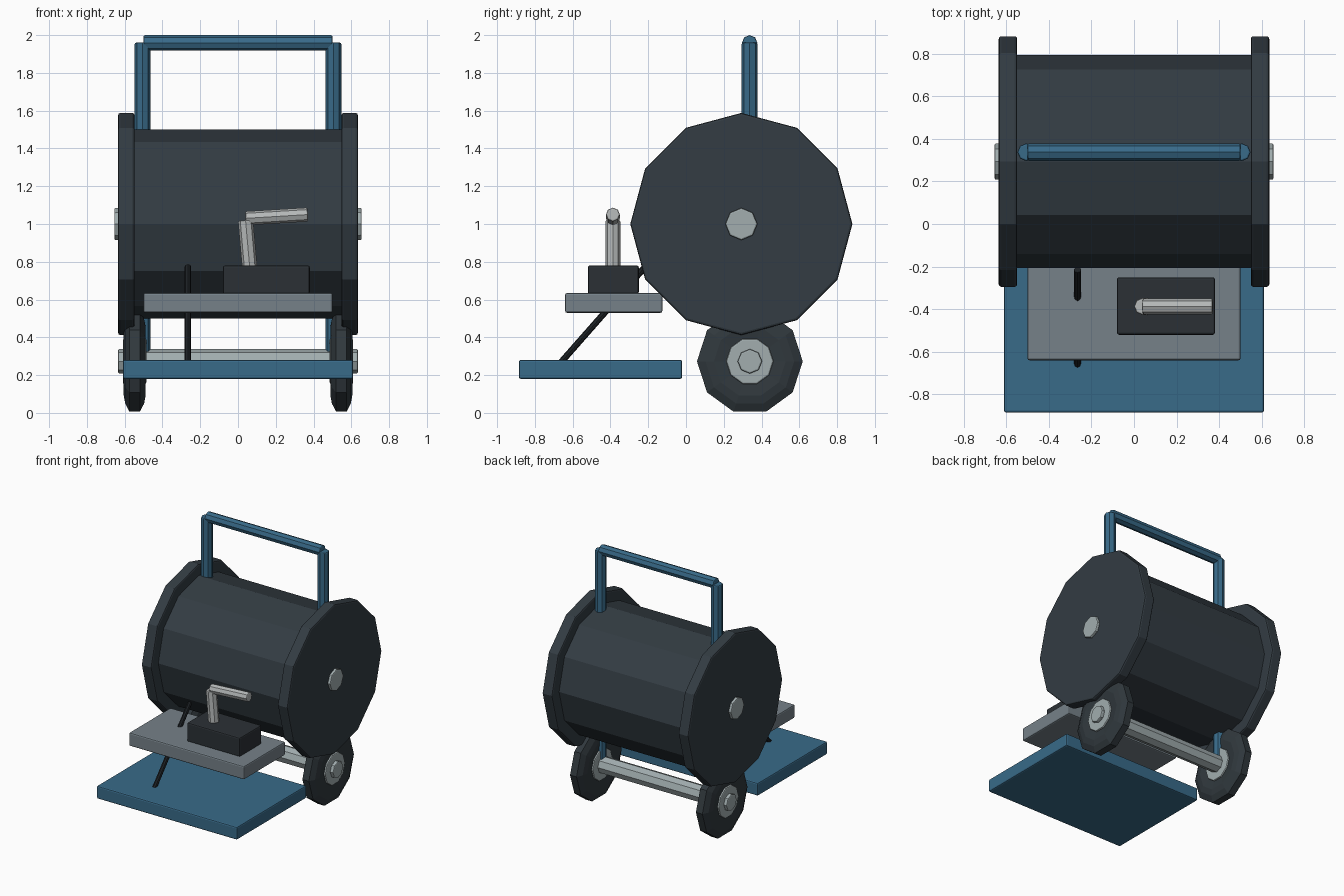
import bpy
import bmesh
from math import cos, sin, pi
from mathutils import Vector

if "Cube" in bpy.data.objects:
    bpy.data.objects.remove(bpy.data.objects["Cube"])


def material(name, rgb):
    mat = bpy.data.materials.new(name)
    mat.use_nodes = True
    mat.diffuse_color = (*rgb, 1)
    mat.node_tree.nodes["Principled BSDF"].inputs["Base Color"].default_value = (*rgb, 1)
    return mat


blue = material("frame blue", (0.04, 0.145, 0.25))
charcoal = material("reel charcoal", (0.033, 0.045, 0.056))
tyre_black = material("tyre charcoal", (0.03, 0.04, 0.047))
dark = material("box dark grey", (0.024, 0.03, 0.036))
black = material("rod black", (0.012, 0.015, 0.018))
grey = material("tray grey", (0.18, 0.22, 0.25))
steel = material("axle steel", (0.36, 0.42, 0.43))
pale = material("crank pale grey", (0.46, 0.48, 0.48))


def finish(bm, name, mat, bevel=0.0):
    bmesh.ops.recalc_face_normals(bm, faces=bm.faces)
    mesh = bpy.data.meshes.new(name)
    bm.to_mesh(mesh)
    bm.free()
    mesh.materials.append(mat)
    obj = bpy.data.objects.new(name, mesh)
    bpy.context.collection.objects.link(obj)
    if bevel:
        mod = obj.modifiers.new("soft edges", "BEVEL")
        mod.width = bevel
        mod.segments = 2
        mod.limit_method = "ANGLE"
        mod.angle_limit = 1.1
    return obj


def box(name, low, high, mat):
    low, high = Vector(low), Vector(high)
    bm = bmesh.new()
    bmesh.ops.create_cube(bm, size=1)
    bmesh.ops.scale(bm, vec=high - low, verts=bm.verts)
    bmesh.ops.translate(bm, vec=(low + high) / 2, verts=bm.verts)
    return finish(bm, name, mat, 0.01)


def rod(name, start, end, radius, mat, sides=8, bevel=0.008):
    """Straight round bar between two points."""
    start, end = Vector(start), Vector(end)
    axis = end - start
    bm = bmesh.new()
    bmesh.ops.create_cone(bm, cap_ends=True, segments=sides, radius1=radius,
                          radius2=radius, depth=axis.length)
    turn = axis.to_track_quat("Z", "Y").to_matrix()
    bmesh.ops.rotate(bm, matrix=turn, verts=bm.verts)
    bmesh.ops.translate(bm, vec=(start + end) / 2, verts=bm.verts)
    return finish(bm, name, mat, bevel)


def lathe_x(name, profile, centre, sides, mat, bevel=0.0):
    """Closed solid turned about the x axis from (x, radius) points."""
    cx, cy, cz = centre
    bm = bmesh.new()
    rings = []
    for x, r in profile:
        rings.append([bm.verts.new((cx + x, cy + r * cos(2 * pi * i / sides),
                                    cz + r * sin(2 * pi * i / sides)))
                      for i in range(sides)])
    for a, b in zip(rings, rings[1:]):
        for i in range(sides):
            j = (i + 1) % sides
            bm.faces.new((a[i], a[j], b[j], b[i]))
    bm.faces.new(rings[0])
    bm.faces.new(rings[-1])
    return finish(bm, name, mat, bevel)


def disc(name, x0, x1, radius, centre_yz, sides, mat, bevel=0.0):
    return lathe_x(name, [(x0, radius), (x1, radius)], (0, *centre_yz), sides, mat, bevel)


# Reel: drum, two end flanges and the spindle through them
reel = (0.293, 1.0)
disc("drum", -0.56, 0.56, 0.5, reel, 12, charcoal)
disc("spindle", -0.655, 0.655, 0.085, reel, 8, steel, 0.008)

# Wheel set
wheel = (0.338, 0.273)
disc("wheel_axle", -0.635, 0.635, 0.065, wheel, 8, steel, 0.008)
half_tyre = [(0.05, 0.12), (0.058, 0.19), (0.05, 0.235), (0.028, 0.28)]
tyre_profile = [(-x, r) for x, r in half_tyre] + half_tyre[::-1]

for side, s in (("left", 1), ("right", -1)):
    disc(side + "_flange", s * 0.548, s * 0.635, 0.588, reel, 12, charcoal, 0.012)
    lathe_x(side + "_tyre", tyre_profile, (s * 0.547, *wheel), 10, tyre_black)
    disc(side + "_hub", s * 0.485, s * 0.61, 0.125, wheel, 10, steel, 0.008)
    # Uprights run from the wheel axle to the push handle
    rod(side + "_upright", (s * 0.505, 0.337, 0.27), (s * 0.505, 0.337, 1.96), 0.042, blue)

rod("handle_bar", (-0.5, 0.337, 1.959), (0.5, 0.337, 1.959), 0.041, blue)

# Foot platform and upper tray
box("platform", (-0.61, -0.885, 0.18), (0.61, -0.02, 0.28), blue)
box("tray", (-0.5, -0.64, 0.53), (0.5, -0.125, 0.635), grey)

# Gear box with its crank
box("gear_box", (-0.08, -0.52, 0.63), (0.38, -0.25, 0.78), dark)
rod("crank_post", (0.062, -0.387, 0.77), (0.04, -0.387, 1.02), 0.04, pale)
rod("crank_arm", (0.04, -0.387, 1.03), (0.37, -0.387, 1.05), 0.037, pale)

# Thin brace leaning from the platform through the tray toward the drum
rod("brace_rod", (-0.265, -0.66, 0.27), (-0.265, -0.215, 0.775), 0.017, black, 8, 0)
